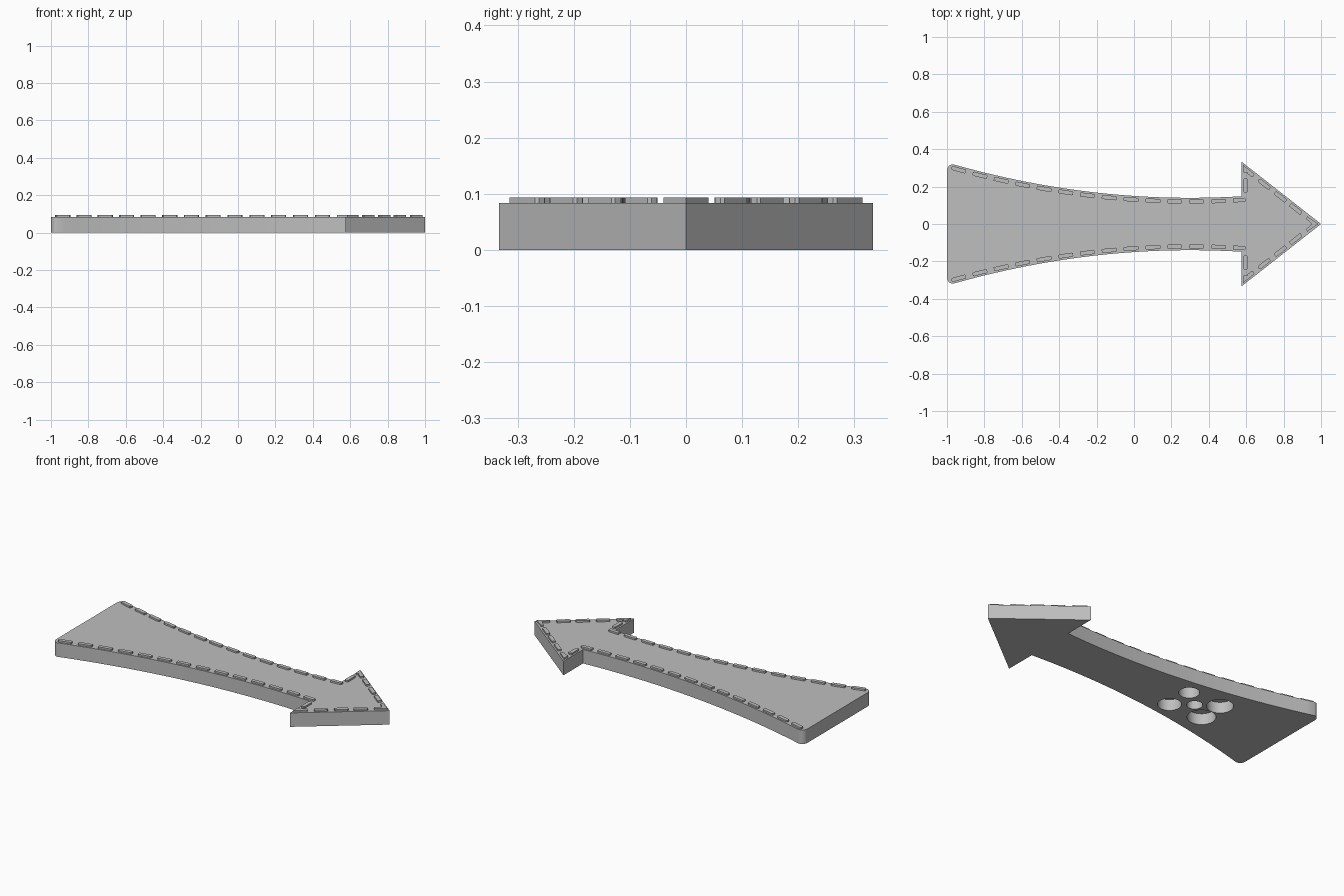
import bpy, bmesh, math
from mathutils import Vector

cube = bpy.data.objects.get("Cube")
if cube:
    bpy.data.objects.remove(cube, do_unlink=True)

HEIGHT, TOP = 0.083, 0.093      # body top and stitch top
HEAD_X, HEAD_Y = 0.575, 0.333   # barb corner
INSET, HALF_W = 0.02, 0.011     # stitch line inset and half width

grey = bpy.data.materials.new("plain_grey")
grey.use_nodes = True
grey.diffuse_color = (0.52, 0.52, 0.52, 1)
grey.node_tree.nodes["Principled BSDF"].inputs["Base Color"].default_value = grey.diffuse_color


def finish(name, bm):
    bmesh.ops.recalc_face_normals(bm, faces=bm.faces[:])
    mesh = bpy.data.meshes.new(name)
    bm.to_mesh(mesh)
    bm.free()
    mesh.materials.append(grey)
    obj = bpy.data.objects.new(name, mesh)
    bpy.context.collection.objects.link(obj)
    return obj


def prism(bm, outline, z0, z1):
    face = bm.faces.new([bm.verts.new((p.x, p.y, z0)) for p in outline])
    up = bmesh.ops.extrude_face_region(bm, geom=[face])["geom"]
    verts = [g for g in up if isinstance(g, bmesh.types.BMVert)]
    bmesh.ops.translate(bm, verts=verts, vec=(0, 0, z1 - z0))


def flip(points):
    return [Vector((p.x, -p.y)) for p in points]


def side(x):
    return 0.14 + 0.1116 * (x - 0.3) ** 2


# Arrow body: rounded tail, waisted shaft, triangular head
R = 0.033
tail = [Vector((-1 + R - R * math.cos(a), side(-1 + R) - R + R * math.sin(a)))
        for a in (i * math.pi / 12 for i in range(6))]
xs = [-1 + R + (HEAD_X + 1 - R) * i / 32 for i in range(33)]
half = tail + [Vector((x, side(x))) for x in xs] + [Vector((HEAD_X, HEAD_Y))]
bm = bmesh.new()
prism(bm, half + [Vector((1, 0))] + flip(half)[::-1], 0, HEIGHT)
body = finish("arrow_body", bm)

# Blind round sockets in the underside
sockets = [(0, 0, 0.042), (0.105, 0.08, 0.055), (0.105, -0.08, 0.063),
           (-0.11, 0.075, 0.071), (-0.11, -0.075, 0.076)]
for dx, dy, radius in sockets:
    bpy.ops.mesh.primitive_cylinder_add(vertices=48, radius=radius, depth=0.13,
                                        location=(dx - 0.415, dy, 0))
    cutter = bpy.context.object
    cutter.name = "socket_cutter"
    cutter.hide_render = True
    cutter.data.materials.append(grey)
    cut = body.modifiers.new("socket", "BOOLEAN")
    cut.operation, cut.solver, cut.object = "DIFFERENCE", "EXACT", cutter
    bpy.context.view_layer.objects.active = body
    bpy.ops.object.modifier_apply(modifier=cut.name)
    bpy.data.objects.remove(cutter, do_unlink=True)

bpy.ops.object.select_all(action="DESELECT")
body.select_set(True)
bpy.context.view_layer.objects.active = body
bpy.ops.object.shade_smooth_by_angle(angle=math.radians(30))


# Raised stitches along a line set in from the edge
def inset_side(x):
    slope = 0.2232 * (x - 0.3)
    return Vector((x, side(x))) + Vector((slope, -1)).normalized() * INSET


edge = Vector((1 - HEAD_X, HEAD_Y))
back_x = HEAD_X + INSET
tip = Vector((1 - INSET * edge.length / edge.y, 0))
barb = Vector((back_x, (tip.x - back_x) * edge.y / edge.x))
inner = inset_side(back_x)
start = -0.97
shaft = [inset_side(start + (back_x - start) * i / 48) for i in range(49)]


def piece(path, a, b):
    """Points of a path between two arc lengths, bends included."""
    out, run = [], 0
    for p, q in zip(path, path[1:]):
        length = (q - p).length
        lo, hi = max(a, run), min(b, run + length)
        if hi - lo > 1e-4:
            for s in (lo, hi):
                v = p.lerp(q, (s - run) / length)
                if not out or (v - out[-1]).length > 1e-4:
                    out.append(v)
        run += length
    return out


def ribbon(points):
    """Outline of a strip with mitred bends and softened ends."""
    dirs = [(q - p).normalized() for p, q in zip(points, points[1:])]
    left, right = [], []
    for i, p in enumerate(points):
        d0, d1 = dirs[max(i - 1, 0)], dirs[min(i, len(dirs) - 1)]
        n0, n1 = Vector((-d0.y, d0.x)), Vector((-d1.y, d1.x))
        off = (n0 + n1) * HALF_W / (1 + n0.dot(n1))
        if i in (0, len(points) - 1):
            off *= 0.6
        left.append(p + off)
        right.append(p - off)
    return left + right[::-1]


def stitch(bm, path, a, b):
    pts = piece(path, a, b)
    d0 = (pts[1] - pts[0]).normalized()
    d1 = (pts[-1] - pts[-2]).normalized()
    soft = 0.005
    pts.insert(1, pts[0] + d0 * min(soft, (pts[1] - pts[0]).length * 0.5))
    pts.insert(-1, pts[-1] - d1 * min(soft, (pts[-1] - pts[-2]).length * 0.5))
    outline = ribbon(pts)
    prism(bm, outline, HEIGHT - 0.002, TOP)
    prism(bm, flip(outline), HEIGHT - 0.002, TOP)


bm = bmesh.new()
for k in range(14):
    stitch(bm, shaft, k * 0.117, k * 0.117 + 0.08)
finish("shaft_stitches", bm)

bm = bmesh.new()
for middle in (0.13, 0.235, 0.345, 0.455, 0.56):
    stitch(bm, [tip, barb, inner], middle - 0.038, middle + 0.038)
nose = tip.lerp(barb, 0.12)
prism(bm, ribbon([nose, tip, Vector((nose.x, -nose.y))]), HEIGHT - 0.002, TOP)
finish("head_stitches", bm)
